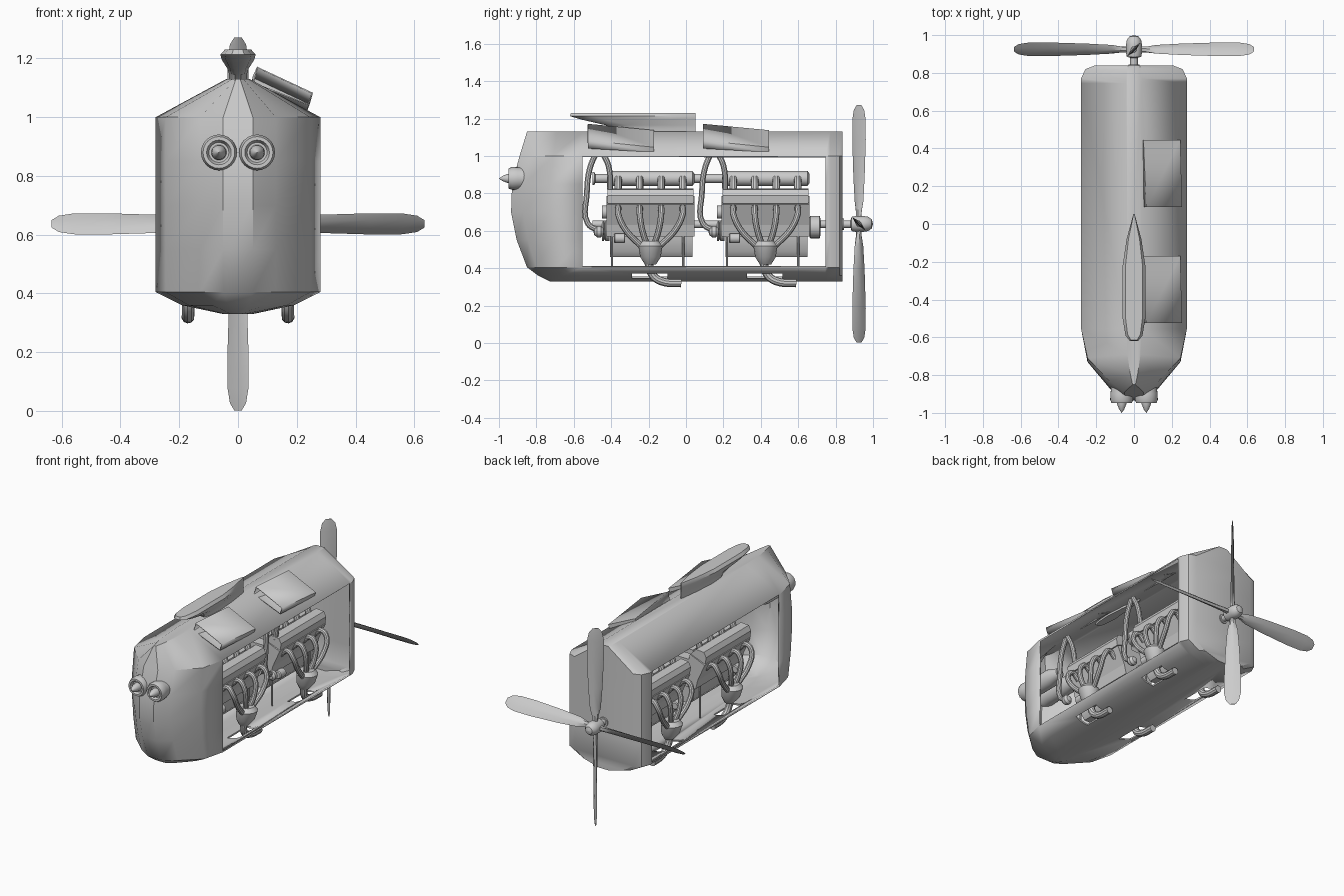
import bpy, bmesh, math
from mathutils import Vector, Matrix

if "Cube" in bpy.data.objects:
    bpy.data.objects.remove(bpy.data.objects["Cube"])


def finish(ob, angle=35):
    bpy.ops.object.select_all(action='DESELECT')
    ob.select_set(True)
    bpy.context.view_layer.objects.active = ob
    bpy.ops.object.shade_smooth_by_angle(angle=math.radians(angle))
    return ob


def loft(name, rings, caps=(True, True), holes=None, shell=0, angle=35):
    """Skin a list of closed rings; holes(i, j) drops the face of band i, segment j."""
    bm = bmesh.new()
    rows = [[bm.verts.new(p) for p in r] for r in rings]
    n = len(rings[0])
    drop = []
    for i in range(len(rows) - 1):
        for j in range(n):
            k = (j + 1) % n
            f = bm.faces.new((rows[i][j], rows[i][k], rows[i + 1][k], rows[i + 1][j]))
            if holes and holes(i, j):
                drop.append(f)
    if caps[0]:
        bm.faces.new(rows[0][::-1])
    if caps[1]:
        bm.faces.new(rows[-1])
    bmesh.ops.recalc_face_normals(bm, faces=bm.faces)
    if drop:
        bmesh.ops.delete(bm, geom=drop, context='FACES')
    me = bpy.data.meshes.new(name)
    bm.to_mesh(me)
    bm.free()
    ob = bpy.data.objects.new(name, me)
    bpy.context.collection.objects.link(ob)
    if shell:
        m = ob.modifiers.new("shell", 'SOLIDIFY')
        m.thickness = shell
        m.offset = -1
    return finish(ob, angle)


def lathe(name, profile, origin, axis='Y', n=24):
    """Revolve (radius, height) pairs around an axis through origin."""
    o, rings = Vector(origin), []
    for r, h in profile:
        ring = []
        for k in range(n):
            a = 2 * math.pi * k / n
            c, s = max(r, .0005) * math.cos(a), max(r, .0005) * math.sin(a)
            ring.append(o + Vector((c, h, s) if axis == 'Y' else (c, s, h)))
        rings.append(ring)
    return loft(name, rings)


def prism(name, outline, y0, y1):
    return loft(name, [[(x, y, z) for x, z in outline] for y in (y0, y1)])


def box(name, x0, x1, y0, y1, z0, z1):
    return prism(name, [(x0, z0), (x1, z0), (x1, z1), (x0, z1)], y0, y1)


def pipe(name, pts, r):
    cu = bpy.data.curves.new(name, 'CURVE')
    cu.dimensions = '3D'
    cu.bevel_depth, cu.bevel_resolution, cu.resolution_u = r, 3, 5
    cu.use_fill_caps = True
    sp = cu.splines.new('BEZIER')
    sp.bezier_points.add(len(pts) - 1)
    for b, p in zip(sp.bezier_points, pts):
        b.co = p
        b.handle_left_type = b.handle_right_type = 'AUTO'
    ob = bpy.data.objects.new(name, cu)
    bpy.context.collection.objects.link(ob)
    bpy.ops.object.select_all(action='DESELECT')
    ob.select_set(True)
    bpy.context.view_layer.objects.active = ob
    bpy.ops.object.convert(target='MESH')
    return finish(bpy.context.object)


def both(pts):
    """Close a half outline with its mirror image."""
    return pts + [(-p[0],) + tuple(p[1:]) for p in reversed(pts)]


# hull: stacked plan outlines, side windows left open
def hull_ring(z, w, nose):
    front = [(.18, 1), (.46, .83), (.88, .46), (1, 0)]
    back = [(1, .745), (1, .77), (.92, .82), (.75, .838)]
    half = [(w * u, -.555 + (nose + .555) * f, z) for u, f in front]
    return both(half + [(w * u, y, z) for u, y in back])


layers = [(.33, .05, -.73), (.36, .19, -.79), (.405, .28, -.85), (.55, .28, -.905), (.70, .28, -.935),
          (.85, .28, -.93), (1.0, .28, -.89), (1.13, .04, -.85)]
hull = loft("hull", [hull_ring(*l) for l in layers],
            holes=lambda i, j: 2 <= i <= 5 and j in (3, 11), shell=.01)

# roof fairing
def fairing_ring(z, w, f):
    return both([(w * .35, f, z), (w * .75, f + .03, z), (w, f + .12, z), (w, -.22, z),
                 (w * .65, -.08, z), (w * .06, .052, z)])


loft("roof_fairing", [fairing_ring(*l) for l in [
    (1.11, .03, -.34), (1.145, .03, -.37), (1.165, .036, -.43), (1.195, .055, -.56),
    (1.213, .06, -.62), (1.23, .045, -.615)]])

# roof scoops, open at the front, with ducts down to the engines
for y in (-.525, .09):
    front = [(.065, 1.172), (.255, 1.083), (.24, 1.04), (.05, 1.115)]
    rear = [(.05, 1.138), (.245, 1.047), (.235, 1.02), (.045, 1.11)]
    loft("air_scoop", [[(x, y, z) for x, z in front], [(x, y + .355, z) for x, z in rear]],
         caps=(False, True), shell=.006)
    pipe("scoop_duct_front", [(.14, y + .06, .60), (.14, y, .64), (.14, y - .005, .80),
                              (.14, y + .01, .93), (.14, y + .05, 1.03)], .016)
    pipe("scoop_duct_rear", [(.14, y + .07, 1.03), (.14, y + .11, .95), (.12, y + .12, .80)], .016)
    lathe("compressor", [(0, -.03), (.018, -.025), (.03, -.01), (.03, .01), (.018, .025), (0, .03)],
          (.14, y + .06, .595))

# nose jets
for s in (1, -1):
    lathe("nose_jet", [(.03, -.62), (.055, -.70), (.055, -.86), (.06, -.90), (.061, -.93), (.054, -.948),
                       (.042, -.948), (.034, -.93), (.026, -.93), (.024, -.955), (.014, -.98), (0, -1)],
          (s * .065, 0, .88))

# engines with heads, headers, collectors and outlets
for c in (-.19, .425):
    a, b = c - .235, c + .235
    prism("oil_pan", both([(.05, .46), (.075, .49), (.085, .57)]), a + .02, b - .01)
    prism("engine_block", both([(.10, .57), (.115, .63), (.06, .75)]), a, b)
    for s in (1, -1):
        prism("cylinder_head", [(s * x, z) for x, z in [(.115, .63), (.165, .74), (.06, .785), (.03, .66)]], a, b)
        prism("valve_cover", [(s * x, z) for x, z in
                              [(.165, .745), (.172, .79), (.155, .82), (.10, .825), (.06, .785)]], a + .005, b - .005)
        for k in range(4):
            y = c + (k - 1.5) * .115
            e = c + (k - 1.5) * .035
            pipe("exhaust_header", [(s * .13, y, .69), (s * .18, y, .725), (s * .215, y, .69),
                                    (s * .22, y * .7 + e * .3, .61), (s * .20, e, .52)], .0165)
            pipe("intake_runner", [(s * .09, y, .80), (s * .07, y, .85), (s * .03, y, .88)], .02)
        loft("collector", [[(s * (.197 + d) + r * math.cos(t * math.pi / 8), c + r * math.sin(t * math.pi / 8), z)
                            for t in range(16)]
                           for r, z, d in [(.045, .545, 0), (.065, .52, 0), (.055, .46, -.01), (.03, .42, -.02)]])
        pipe("exhaust_outlet", [(s * .18, c - .01, .43), (s * .17, c + .01, .365),
                                (s * .17, c + .06, .33), (s * .17, c + .165, .32)], .022)
        lathe("alternator", [(.02, -.03), (.026, -.025), (.026, .025), (.02, .03)], (s * .12, a + .07, .56))
        for y in (a + .03, b - .06):
            pipe("engine_mount", [(s * .09, y, .36), (s * .09, y, .60)], .006)
        # floor cut-out around the outlet
        cut = box("outlet_cutter", s * .125, s * .215, c - .10, c + .09, .30, .398)
        cut.hide_render = True
        cut.hide_viewport = False
        cut.display_type = 'WIRE'
        m = hull.modifiers.new("outlet_hole", 'BOOLEAN')
        m.operation, m.object, m.solver = 'DIFFERENCE', cut, 'EXACT'
    # plenum and front pulleys
    lathe("plenum", [(.025, -.225), (.04, -.215), (.04, .215), (.025, .225)], (0, c + .01, .88))
    box("intake_bed", -.06, .06, a + .03, b - .03, .77, .80)
    lathe("crank_pulley", [(.055, -.02), (.055, -.01), (.045, -.005), (.055, 0), (.055, .02)], (0, a - .005, .60))
    lathe("water_pump_pulley", [(.035, -.02), (.035, .02)], (0, a - .005, .70))

# shared intake tube and drive shaft
lathe("intake_tube", [(.034, -.50), (.034, -.49), (.024, -.485), (.024, .55)], (0, 0, .88))
lathe("drive_shaft", [(.02, -.50), (.02, .90)], (0, 0, .635))
lathe("shaft_coupling", [(.045, .655), (.06, .665), (.06, .715), (.04, .72)], (0, 0, .62))
lathe("shaft_bearing", [(.03, .79), (.03, .845)], (0, 0, .635))

# propeller
HUB = Vector((0, .925, .637))
lathe("propeller_hub", [(.02, -.045), (.038, -.04), (.042, -.02), (.042, .025), (.038, .05),
                        (.024, .068), (0, .075)], HUB)
section = [(-.5, 0), (-.25, .5), (.15, .5), (.5, 0), (.15, -.5), (-.25, -.5)]
stations = [(.02, .03, .03), (.06, .035, .028), (.12, .065, .022), (.25, .085, .018), (.45, .102, .013),
            (.56, .10, .010), (.61, .078, .007), (.635, .035, .004)]
for k in range(4):
    turn = Matrix.Rotation(k * math.pi / 2, 4, 'Y') @ Matrix.Rotation(math.radians(45), 4, 'Z')
    loft("propeller_blade", [[HUB + turn @ Vector((u * chord, v * thick, r)) for u, v in section]
                             for r, chord, thick in stations])
